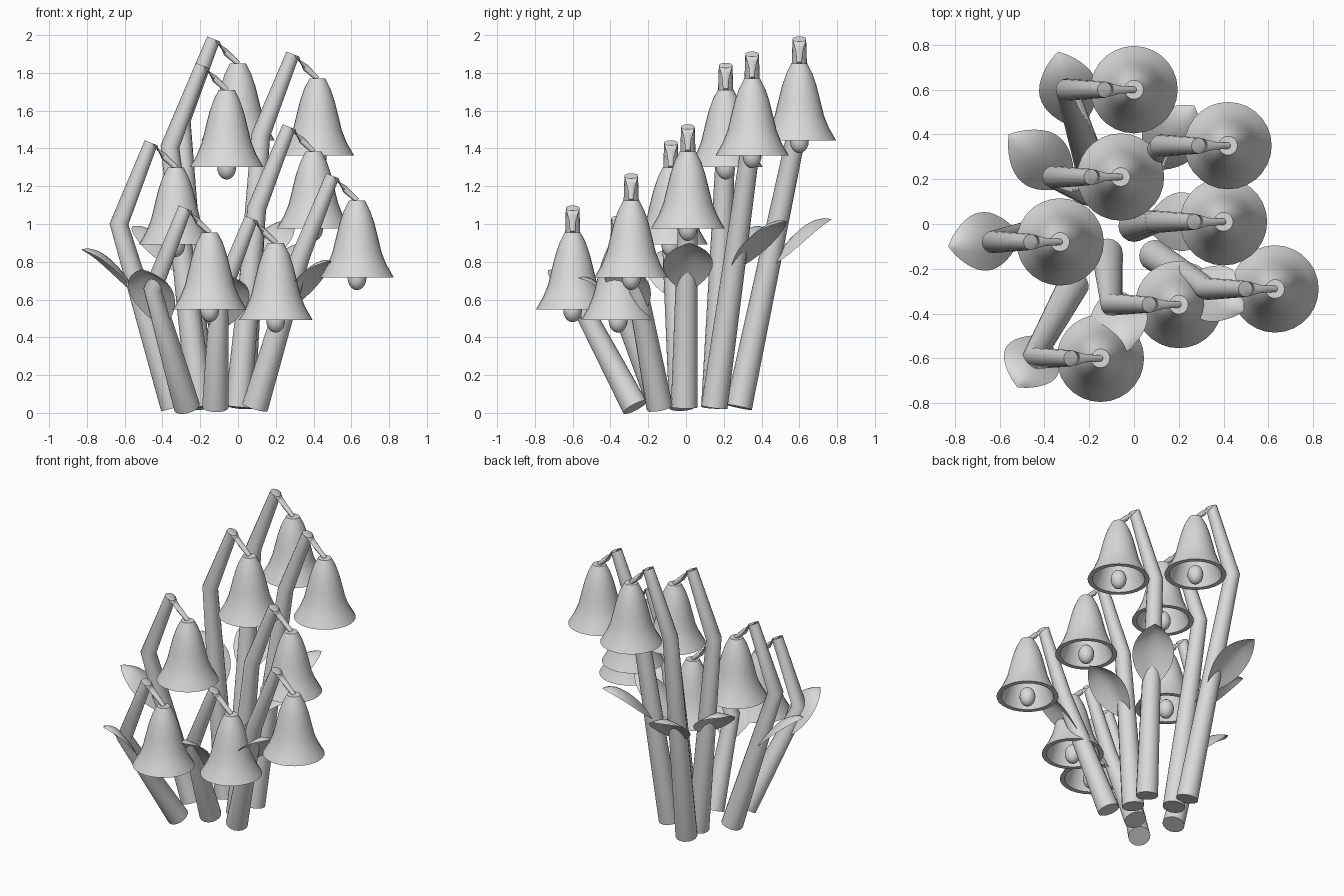
import bpy, bmesh, math
from mathutils import Vector

cube = bpy.data.objects.get("Cube")
if cube:
    bpy.data.objects.remove(cube, do_unlink=True)

grey = bpy.data.materials.new("soft_grey")
grey.use_nodes = True
GREY = (0.7, 0.7, 0.7, 1)
grey.diffuse_color = GREY
grey.node_tree.nodes["Principled BSDF"].inputs["Base Color"].default_value = GREY


def finish(name, bm, angle=40, location=(0, 0, 0)):
    bmesh.ops.recalc_face_normals(bm, faces=bm.faces)
    mesh = bpy.data.meshes.new(name)
    bm.to_mesh(mesh)
    bm.free()
    obj = bpy.data.objects.new(name, mesh)
    obj.location = location
    bpy.context.collection.objects.link(obj)
    mesh.materials.append(grey)
    bpy.ops.object.select_all(action="DESELECT")
    obj.select_set(True)
    bpy.context.view_layer.objects.active = obj
    bpy.ops.object.shade_smooth_by_angle(angle=math.radians(angle))
    return obj


def loft(bm, rings):
    """Skin a list of (centre, axis, radius) circles into a capped tube."""
    sides = 16
    loops = []
    for centre, axis, radius in rings:
        across = Vector((0, 1, 0)).cross(axis).normalized()
        other = axis.normalized().cross(across)
        loops.append([bm.verts.new(centre + radius * (across * math.cos(a) + other * math.sin(a)))
                      for a in (math.tau * i / sides for i in range(sides))])
    for low, high in zip(loops, loops[1:]):
        for i in range(sides):
            j = (i + 1) % sides
            bm.faces.new((low[i], low[j], high[j], high[i]))
    bm.faces.new(loops[0])
    bm.faces.new(loops[-1])


# Bell: outer wall, flared rim, then the hollow inside (radius, height)
BELL = [(0, 0), (.042, 0), (.07, -.055), (.092, -.12), (.112, -.2), (.13, -.275),
        (.156, -.34), (.195, -.408), (.165, -.408), (.14, -.34), (.118, -.27),
        (.08, -.12), (0, -.06)]


def make_bell(tag, top):
    bm = bmesh.new()
    verts = [bm.verts.new((r, 0, z)) for r, z in BELL]
    edges = [bm.edges.new(pair) for pair in zip(verts, verts[1:])]
    bmesh.ops.spin(bm, geom=verts + edges, cent=(0, 0, 0), axis=(0, 0, 1),
                   angle=math.tau, steps=28)
    bmesh.ops.remove_doubles(bm, verts=bm.verts, dist=0.0005)
    finish("bell_" + tag, bm, 40, top)
    # Clapper hanging just below the rim
    bm = bmesh.new()
    bmesh.ops.create_uvsphere(bm, u_segments=16, v_segments=10, radius=.05)
    bmesh.ops.scale(bm, vec=(1, 1, 1.3), verts=bm.verts)
    finish("clapper_" + tag, bm, 60, top - Vector((0, 0, .41)))


def make_stem(tag, top, base):
    # Lower stalk, bent upper stalk, then a thin hook holding the bell
    kink = top + Vector((-.3, 0, -.3))
    peak = top + Vector((-.13, 0, .13))
    hook = top + Vector((-.065, 0, .06))
    lower, upper = kink - base, peak - kink
    bm = bmesh.new()
    loft(bm, [(base, lower, .07),
              (kink, lower.normalized() + upper.normalized(), .05),
              (peak, upper, .036),
              (hook, Vector((.8, 0, -.5)), .018),
              (top, Vector((.6, 0, -.8)), .014)])
    finish("stem_" + tag, bm, 50)
    return kink


def make_leaf(tag, root, tip):
    # Arching pointed blade with a raised midrib
    run = Vector((tip.x - root.x, tip.y - root.y, 0))
    rise = tip.z - root.z
    side = Vector((-run.y, run.x, 0)).normalized()
    steps, half = 14, 3
    bm = bmesh.new()
    rows = []
    for k in range(steps + 1):
        t = k / steps
        spine = root + run * t + Vector((0, 0, rise * math.sin(t * 1.75)))
        width = .122 * max(math.sin(math.pi * t), 0) ** .8 + .018 * (1 - t)
        row = []
        for c in range(-half, half + 1):
            v = c / half
            drop = .4 * width * abs(v) ** 1.4
            row.append(bm.verts.new(spine + side * width * v - Vector((0, 0, drop))))
        rows.append(row)
    for a, b in zip(rows, rows[1:]):
        for i in range(2 * half):
            bm.faces.new((a[i], a[i + 1], b[i + 1], b[i]))
    bmesh.ops.remove_doubles(bm, verts=bm.verts, dist=0.0005)
    finish("leaf_" + tag, bm, 35)


# name: bell top, stem foot (x, y), leaf root height, leaf tip
FLOWERS = {
    "back_tall": ((0, .6, 1.85), (-.2, .28), .78, (-.34, .77, 1.03)),
    "back_left": ((.42, .35, 1.77), (.02, .15), .77, (.27, .53, 1.02)),
    "back_right": ((-.06, .21, 1.71), (-.2, .15), .74, (-.56, .4, .99)),
    "middle_left": ((.4, .01, 1.385), (0, -.01), .66, (.38, .02, .9)),
    "middle_right": ((-.33, -.08, 1.3), (-.34, -.02), .62, (-.83, -.1, .87)),
    "front_left": ((.63, -.29, 1.125), (.09, -.14), .55, (.49, -.39, .81)),
    "front_middle": ((.2, -.36, .9), (-.12, -.13), .45, (-.03, -.57, .72)),
    "front_right": ((-.15, -.6, .955), (-.27, -.27), .48, (-.52, -.73, .76)),
}

for tag, (top, foot, height, tip) in FLOWERS.items():
    top, base = Vector(top), Vector((*foot, .03))
    make_bell(tag, top)
    kink = make_stem(tag, top, base)
    root = base.lerp(kink, (height - base.z) / (kink.z - base.z))
    make_leaf(tag, root, Vector(tip))
